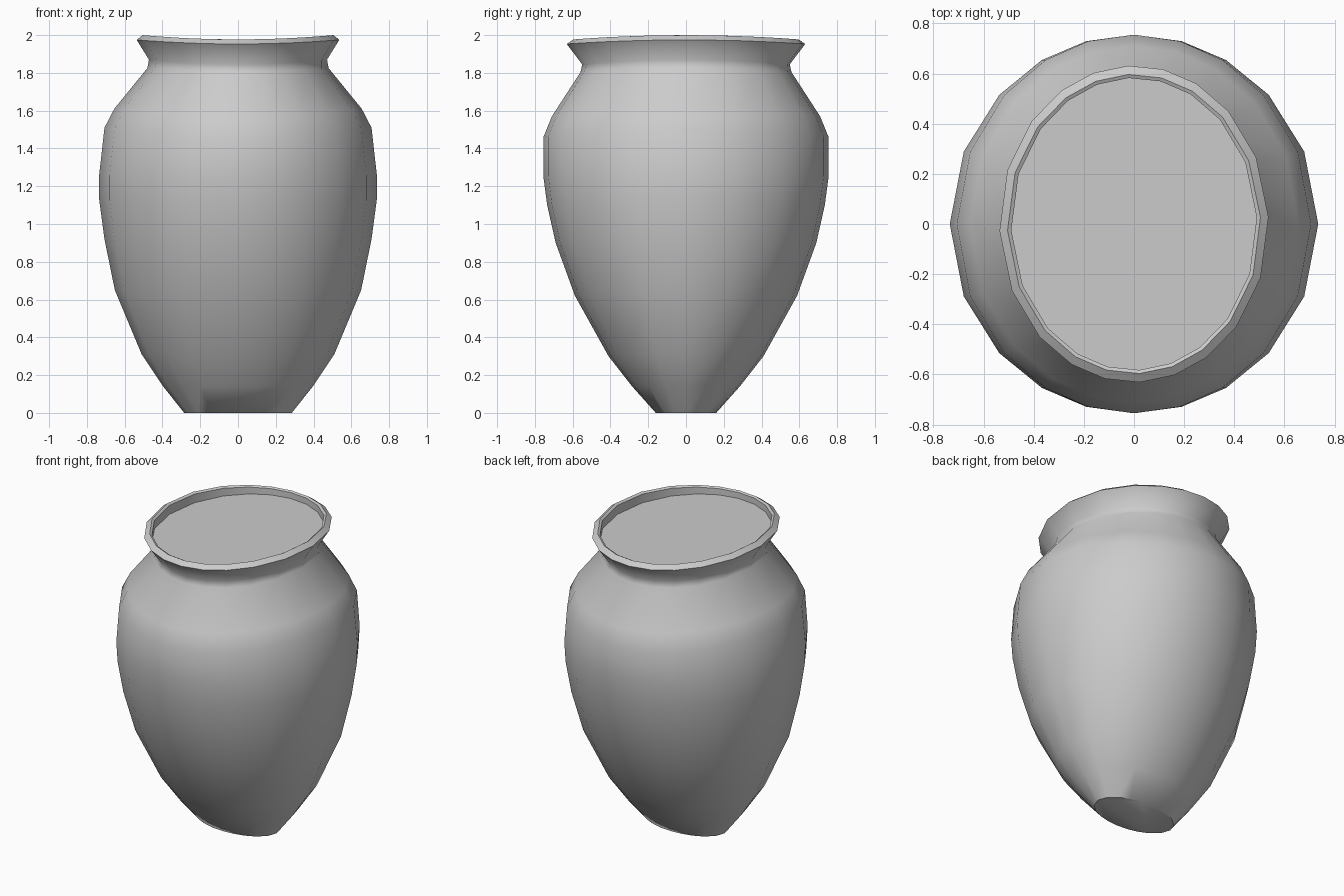
import bpy, bmesh
from math import radians, sin, cos

if "Cube" in bpy.data.objects:
    bpy.data.objects.remove(bpy.data.objects["Cube"])

# Elliptical rings, bottom to top: x radius, y radius, z at the sides, z at front/back, twist
RINGS = [
    (0.285, 0.16, 0.0, 0.0, 0),
    (0.40, 0.285, 0.145, 0.14, 0),
    (0.51, 0.41, 0.31, 0.30, 0),
    (0.652, 0.588, 0.65, 0.62, 0),
    (0.707, 0.69, 0.92, 0.90, 0),
    (0.735, 0.735, 1.13, 1.10, 0),
    (0.735, 0.755, 1.26, 1.25, 0),
    (0.707, 0.755, 1.51, 1.46, 0),
    (0.655, 0.71, 1.61, 1.57, 0),
    (0.48, 0.558, 1.825, 1.805, 0),     # neck
    (0.472, 0.55, 1.87, 1.845, 2.5),
    (0.537, 0.632, 1.975, 1.953, 2.5),  # flared lip
    (0.505, 0.597, 2.0, 1.977, 2.5),
    (0.49, 0.583, 1.99, 1.97, 2.5),     # inner edge
    (0.49, 0.583, 1.93, 1.93, 2.5),     # filled surface inside the mouth
]

# Twenty sides, unevenly spaced and mirrored into each quarter
quarter = [0, 22.5, 43, 60, 75]
angles = []
for base in (0, 180):
    angles += [base + a for a in quarter] + [base + 90]
    angles += [base + 180 - a for a in reversed(quarter[1:])]

bm = bmesh.new()
loops = []
for rx, ry, zx, zy, twist in RINGS:
    loop = []
    for a in angles:
        t = radians(a + twist)
        z = zx * cos(t) ** 2 + zy * sin(t) ** 2
        loop.append(bm.verts.new((rx * cos(t), ry * sin(t), z)))
    loops.append(loop)

# Walls between neighbouring rings
n = len(angles)
for low, high in zip(loops, loops[1:]):
    for i in range(n):
        j = (i + 1) % n
        bm.faces.new((low[i], low[j], high[j], high[i]))

# Flat base and flat fill in the mouth
bm.faces.new(loops[0][::-1])
bm.faces.new(loops[-1])
bmesh.ops.recalc_face_normals(bm, faces=bm.faces)

mesh = bpy.data.meshes.new("vase")
bm.to_mesh(mesh)
bm.free()
vase = bpy.data.objects.new("vase", mesh)
bpy.context.collection.objects.link(vase)
bpy.context.view_layer.objects.active = vase
vase.select_set(True)
bpy.ops.object.shade_smooth_by_angle(angle=radians(50))
